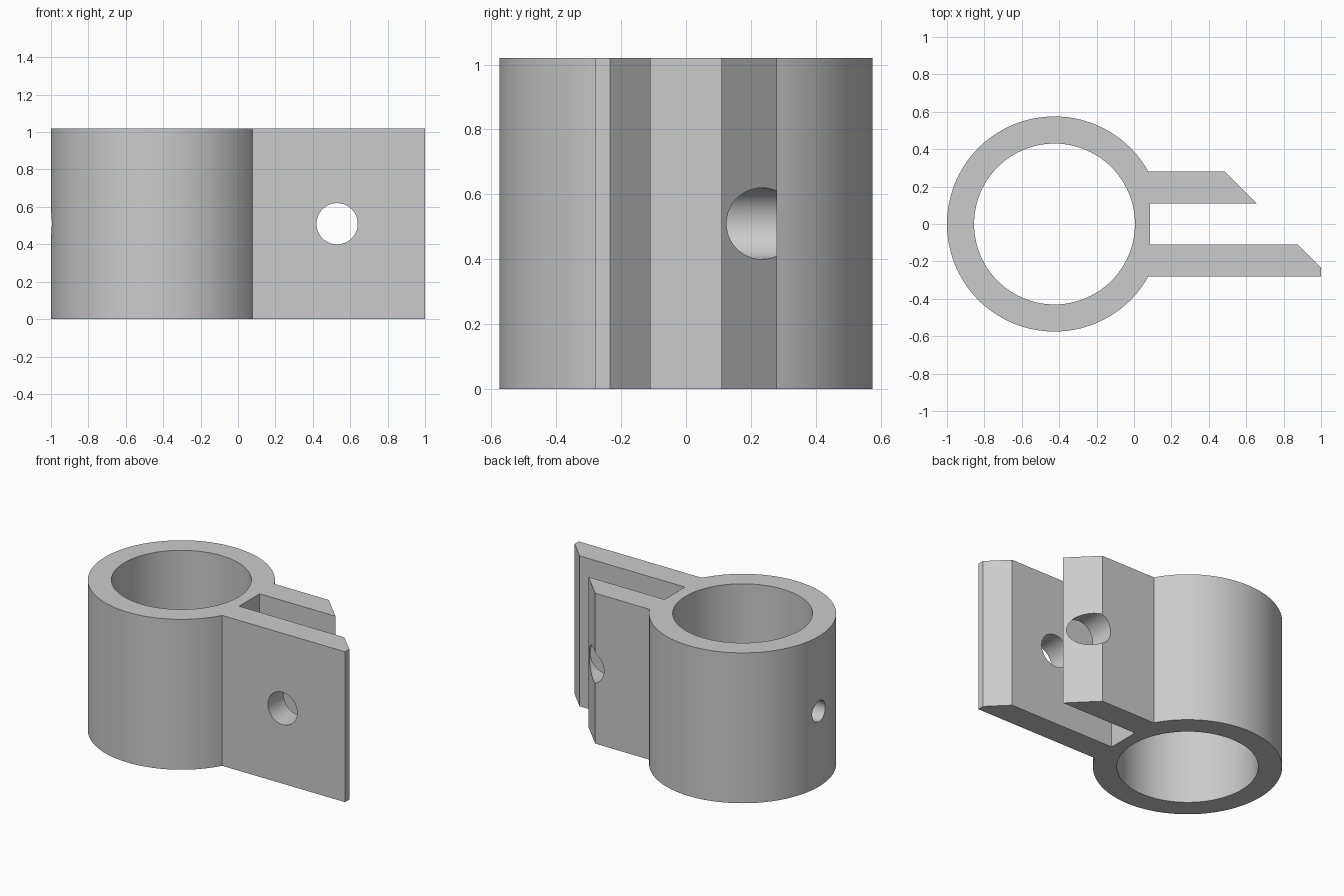
import bpy
import bmesh
from math import asin, cos, sin, pi, radians
from mathutils import Matrix

if "Cube" in bpy.data.objects:
    bpy.data.objects.remove(bpy.data.objects["Cube"], do_unlink=True)

HEIGHT = 1.02
RING_X, OUTER, INNER = -0.425, 0.575, 0.43
ARM_OUT, ARM_IN, SLOT_X = 0.28, 0.11, 0.085

grey = bpy.data.materials.new("plain grey")
grey.use_nodes = True
colour = (0.6, 0.6, 0.6, 1)
grey.diffuse_color = colour
grey.node_tree.nodes["Principled BSDF"].inputs["Base Color"].default_value = colour


def make_object(name, bm):
    bmesh.ops.recalc_face_normals(bm, faces=bm.faces)
    mesh = bpy.data.meshes.new(name)
    bm.to_mesh(mesh)
    bm.free()
    mesh.materials.append(grey)
    obj = bpy.data.objects.new(name, mesh)
    bpy.context.collection.objects.link(obj)
    return obj


def drill(target, name, radius, depth, location, axis="Z"):
    """Cut a round hole through the target, then drop the cutter."""
    turn = {"X": Matrix.Rotation(pi / 2, 4, "Y"),
            "Y": Matrix.Rotation(pi / 2, 4, "X"),
            "Z": Matrix.Identity(4)}[axis]
    bm = bmesh.new()
    bmesh.ops.create_cone(bm, cap_ends=True, segments=96, radius1=radius,
                          radius2=radius, depth=depth,
                          matrix=Matrix.Translation(location) @ turn)
    cutter = make_object(name, bm)
    cutter.hide_render = True
    mod = target.modifiers.new(name, "BOOLEAN")
    mod.operation, mod.solver, mod.object = "DIFFERENCE", "EXACT", cutter
    bpy.context.view_layer.objects.active = target
    bpy.ops.object.modifier_apply(modifier=mod.name)
    bpy.data.objects.remove(cutter, do_unlink=True)


# Clamp outline: round collar, then two chamfered arms around a slot
start = asin(ARM_OUT / OUTER)
steps = 110
outline = []
for i in range(steps + 1):
    a = start + (2 * pi - 2 * start) * i / steps
    outline.append((RING_X + OUTER * cos(a), OUTER * sin(a)))
outline += [(1, -ARM_OUT), (1, -0.235), (0.875, -ARM_IN), (SLOT_X, -ARM_IN),
            (SLOT_X, ARM_IN), (0.655, ARM_IN), (0.485, ARM_OUT)]

bm = bmesh.new()
base = bm.faces.new([bm.verts.new((x, y, 0)) for x, y in outline])
top = bmesh.ops.extrude_face_region(bm, geom=[base], use_keep_orig=True)["geom"]
bmesh.ops.translate(bm, vec=(0, 0, HEIGHT),
                    verts=[v for v in top if isinstance(v, bmesh.types.BMVert)])
clamp = make_object("pipe_clamp", bm)

# Collar bore, bolt hole through both arms, small set screw hole at the far side
mid = HEIGHT / 2
drill(clamp, "bore_cutter", INNER, 3, (RING_X, 0, mid))
drill(clamp, "bolt_cutter", 0.11, 2, (0.53, 0, mid), "Y")
drill(clamp, "screw_cutter", 0.07, 0.5, (RING_X - 0.5, 0, mid), "X")

bpy.ops.object.select_all(action="DESELECT")
clamp.select_set(True)
bpy.context.view_layer.objects.active = clamp
bpy.ops.object.shade_smooth_by_angle(angle=radians(30))
